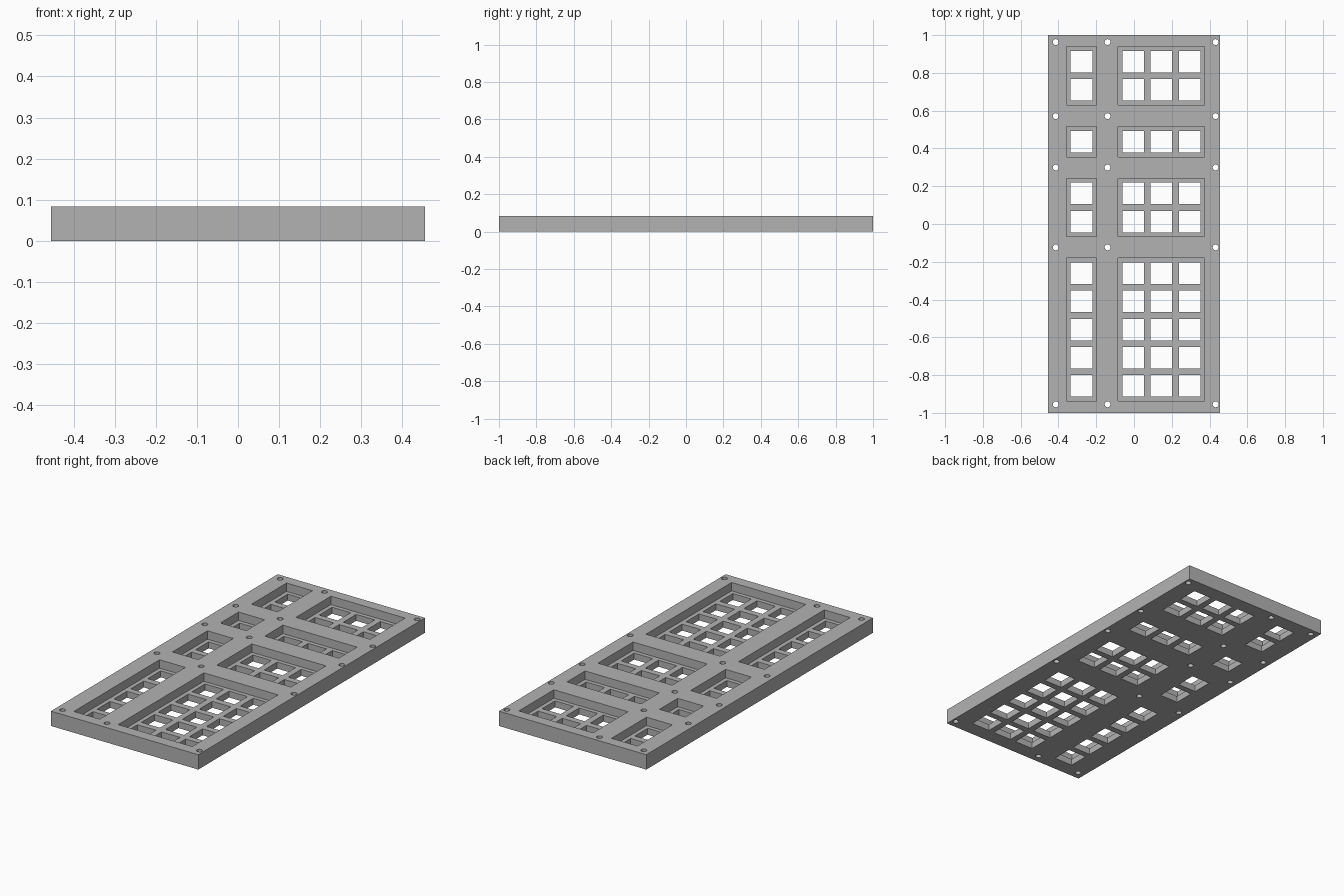
import bpy, bmesh
from mathutils import Matrix, Vector

if "Cube" in bpy.data.objects:
    bpy.data.objects.remove(bpy.data.objects["Cube"], do_unlink=True)

WIDTH, LENGTH, HEIGHT = 0.91, 2.0, 0.083
FLOOR = 0.036            # thickness left under the pockets
PITCH, HOLE = 0.149, 0.114

grey = bpy.data.materials.new("plain grey")
grey.use_nodes = True
colour = (0.45, 0.45, 0.45, 1)
grey.diffuse_color = colour
grey.node_tree.nodes["Principled BSDF"].inputs["Base Color"].default_value = colour


def add_box(bm, x, y, z0, z1, w, d):
    size = Matrix.Diagonal((w, d, z1 - z0, 1))
    bmesh.ops.create_cube(bm, size=1, matrix=Matrix.Translation((x, y, (z0 + z1) / 2)) @ size)


def make_object(name, bm):
    mesh = bpy.data.meshes.new(name)
    bm.to_mesh(mesh)
    bm.free()
    mesh.materials.append(grey)
    obj = bpy.data.objects.new(name, mesh)
    bpy.context.collection.objects.link(obj)
    return obj


# Solid plate
bm = bmesh.new()
add_box(bm, 0, 0, 0, HEIGHT, WIDTH, LENGTH)
plate = make_object("key_plate", bm)

# Key blocks: columns (first x, count) crossed with rows (first y, count)
columns = [(-0.278, 1), (-0.004, 3)]
rows = [(0.860, 2), (0.436, 1), (0.162, 2), (-0.261, 5)]
pockets, openings = bmesh.new(), bmesh.new()
for x, nx in columns:
    for y, ny in rows:
        add_box(pockets, x + (nx - 1) * PITCH / 2, y - (ny - 1) * PITCH / 2, FLOOR, HEIGHT + 0.1,
                nx * PITCH + 0.011, ny * PITCH + 0.011)
        for i in range(nx):
            for j in range(ny):
                add_box(openings, x + i * PITCH, y - j * PITCH, -0.1, HEIGHT + 0.1, HOLE, HOLE)

# Screw holes
for x in (-0.414, -0.14, 0.432):
    for y in (0.963, 0.571, 0.299, -0.124, -0.955):
        bmesh.ops.create_cone(openings, cap_ends=True, segments=24, radius1=0.0155, radius2=0.0155,
                              depth=0.4, matrix=Matrix.Translation((x, y, 0)))

# Cut the pockets first, then everything that goes right through
for name, cutter_mesh in (("pocket_cutter", pockets), ("opening_cutter", openings)):
    cutter = make_object(name, cutter_mesh)
    cutter.hide_render = True
    cut = plate.modifiers.new(name, "BOOLEAN")
    cut.operation, cut.solver, cut.object = "DIFFERENCE", "EXACT", cutter
    bpy.context.view_layer.objects.active = plate
    bpy.ops.object.modifier_apply(modifier=cut.name)
    bpy.data.objects.remove(cutter, do_unlink=True)

# Round the screw hole walls only
bpy.ops.object.select_all(action="DESELECT")
plate.select_set(True)
bpy.ops.object.shade_smooth_by_angle()
